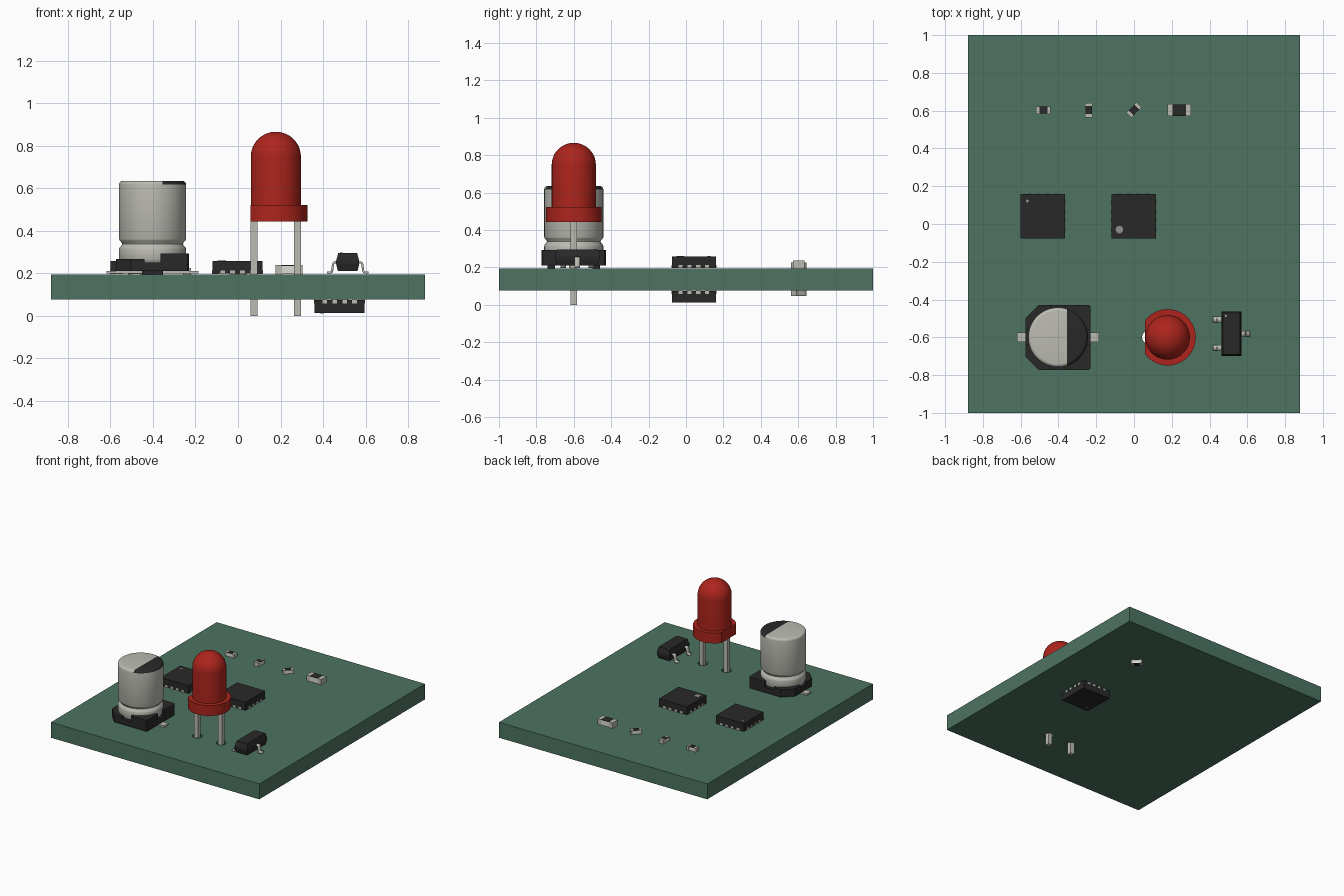
import bpy, bmesh
from math import pi, cos, sin, radians
from mathutils import Matrix, Vector

if "Cube" in bpy.data.objects:
    bpy.data.objects.remove(bpy.data.objects["Cube"])

TOP, BOT = 0.195, 0.077   # board surfaces


def material(name, rgb):
    m = bpy.data.materials.new(name)
    m.diffuse_color = (*rgb, 1)
    m.use_nodes = True
    m.node_tree.nodes["Principled BSDF"].inputs["Base Color"].default_value = m.diffuse_color
    return m


GREEN = material("board_green", (0.074, 0.174, 0.122))
BLACK = material("black_plastic", (0.022, 0.022, 0.022))
METAL = material("metal", (0.50, 0.50, 0.45))
WHITE = material("ceramic", (0.72, 0.72, 0.66))
RED = material("red_plastic", (0.42, 0.018, 0.012))
GREY = material("mark_grey", (0.28, 0.28, 0.26))


def finish(name, bm, mat, M=Matrix(), smooth=False):
    bmesh.ops.recalc_face_normals(bm, faces=bm.faces)
    me = bpy.data.meshes.new(name)
    bm.to_mesh(me)
    bm.free()
    ob = bpy.data.objects.new(name, me)
    bpy.context.collection.objects.link(ob)
    ob.matrix_world = M
    me.materials.append(mat)
    if smooth:
        bpy.ops.object.select_all(action='DESELECT')
        ob.select_set(True)
        bpy.context.view_layer.objects.active = ob
        bpy.ops.object.shade_smooth_by_angle(angle=radians(35))
    return ob


def add_box(bm, x0, x1, y0, y1, z0, z1):
    S = Matrix.Diagonal((x1 - x0, y1 - y0, z1 - z0, 1))
    T = Matrix.Translation(((x0 + x1) / 2, (y0 + y1) / 2, (z0 + z1) / 2))
    bmesh.ops.create_cube(bm, size=1, matrix=T @ S)


def boxes(name, mat, M, *dims):
    bm = bmesh.new()
    for d in dims:
        add_box(bm, *d)
    return finish(name, bm, mat, M)


def add_cyl(bm, x, y, z0, z1, r, n=32):
    bmesh.ops.create_cone(bm, cap_ends=True, segments=n, radius1=r, radius2=r, depth=z1 - z0,
                          matrix=Matrix.Translation((x, y, (z0 + z1) / 2)))


def add_prism(bm, pts, z0, z1):
    f = bm.faces.new([bm.verts.new((x, y, z0)) for x, y in pts])
    ext = bmesh.ops.extrude_face_region(bm, geom=[f], use_keep_orig=True)
    bmesh.ops.translate(bm, vec=(0, 0, z1 - z0),
                        verts=[g for g in ext["geom"] if isinstance(g, bmesh.types.BMVert)])


def lathe(profile, n=64):
    bm = bmesh.new()
    vs = [bm.verts.new((r, 0, z)) for r, z in profile]
    es = [bm.edges.new(p) for p in zip(vs, vs[1:])]
    bmesh.ops.spin(bm, geom=vs + es, cent=(0, 0, 0), axis=(0, 0, 1), angle=2 * pi, steps=n)
    bmesh.ops.remove_doubles(bm, verts=bm.verts, dist=1e-5)
    return bm


def place(x, y, rot=0, bottom=False):
    M = Matrix.Translation((x, y, BOT if bottom else TOP))
    if bottom:
        M = M @ Matrix.Rotation(pi, 4, 'X')
    return M @ Matrix.Rotation(radians(rot), 4, 'Z')


# board with two lead holes
LX, LY = 0.178, -0.6
board = boxes("board", GREEN, Matrix(), (-0.88, 0.88, -1, 1, BOT, TOP))
bm = bmesh.new()
for s in (-1, 1):
    add_cyl(bm, LX + s * 0.1, LY, 0, 0.3, 0.035)
cutter = finish("hole_cutter", bm, GREEN)
cutter.hide_render = True
cutter.hide_viewport = True
mod = board.modifiers.new("holes", 'BOOLEAN')
mod.operation, mod.solver, mod.object = 'DIFFERENCE', 'EXACT', cutter


# chip resistors
def resistor(name, M, l, w, h):
    l, w, c, t = l / 2, w / 2, l * 0.22, 0.0015
    boxes(name + "_body", WHITE, M, (-l + t, l - t, -w + t, w - t, t, h - 2 * t))
    boxes(name + "_film", BLACK, M, (-l + c, l - c, -w + t, w - t, h - 2 * t, h))
    boxes(name + "_end_caps", METAL, M, (-l, -l + c, -w, w, 0, h), (l - c, l, -w, w, 0, h))


for i, rot in enumerate((0, 90, 45)):
    resistor(f"small_resistor_{i + 1}", place(-0.48 + 0.24 * i, 0.603, rot), 0.077, 0.039, 0.03)
resistor("large_resistor", place(0.24, 0.603), 0.126, 0.063, 0.043)
resistor("underside_resistor", place(0.48, 0.603, 45, True), 0.077, 0.039, 0.03)


# square leadless chips: four pads on each side
def chip(name, M, dot):
    h = 0.118
    boxes(name + "_body", BLACK, M, (-h, h, -h, h, 0.003, 0.064))
    bm = bmesh.new()
    for k in range(4):
        old = set(bm.verts)
        for j in range(4):
            p = (j - 1.5) * 0.047
            add_box(bm, h - 0.03, h + 0.002, p - 0.011, p + 0.011, 0.001, 0.019)
        bmesh.ops.rotate(bm, verts=[v for v in bm.verts if v not in old], cent=(0, 0, 0),
                         matrix=Matrix.Rotation(k * pi / 2, 3, 'Z'))
    finish(name + "_pads", bm, METAL, M)
    bm = bmesh.new()
    add_cyl(bm, dot[0], dot[1], 0.06, 0.0655, dot[2], 24)
    finish(name + "_pin_mark", bm, GREY, M)


chip("chip_left", place(-0.482, 0.042), (-0.083, 0.08, 0.008))
chip("chip_middle", place(-0.002, 0.042, 90), (-0.072, 0.075, 0.02))
chip("chip_underside", place(0.478, 0.042, 0, True), (-0.083, 0.08, 0.008))

# LED
ML = Matrix.Translation((LX, LY, 0))
R = 0.118
dome = [(R * cos(a), 0.748 + R * sin(a)) for a in (i * pi / 24 for i in range(12))]
finish("led_lens", lathe([(0, 0.443), (R, 0.443)] + dome + [(0, 0.748 + R)]), RED, ML, True)
bm = lathe([(0, 0.443), (0.149, 0.443), (0.149, 0.522), (0, 0.522)])
cut = bmesh.ops.bisect_plane(bm, geom=bm.verts[:] + bm.edges[:] + bm.faces[:], plane_co=(-R - 0.001, 0, 0),
                             plane_no=(-1, 0, 0), clear_outer=True)
bmesh.ops.holes_fill(bm, edges=[e for e in bm.edges if e.is_boundary])
finish("led_flange", bm, RED, ML, True)
boxes("led_leads", METAL, ML, *[(s * 0.102 - 0.0165, s * 0.102 + 0.0165, -0.0165, 0.0165, 0, 0.45)
                                for s in (-1, 1)])

# capacitor can with black half-moon mark
MC = Matrix.Translation((-0.402, -0.6, 0))
shoulder = [(0.14 + 0.018 * cos(a), 0.617 + 0.018 * sin(a)) for a in (i * pi / 10 for i in range(6))]
bm = lathe([(0, 0.25), (0.15, 0.25), (0.155, 0.258), (0.158, 0.265), (0.158, 0.312), (0.155, 0.322),
            (0.147, 0.329), (0.143, 0.338), (0.147, 0.347), (0.155, 0.354), (0.158, 0.362)] + shoulder
           + [(0, 0.635)])
bmesh.ops.bisect_plane(bm, geom=bm.verts[:] + bm.edges[:] + bm.faces[:],
                       plane_co=(0.046, 0, 0), plane_no=(1, 0, 0))
for f in bm.faces:
    c = f.calc_center_median()
    f.material_index = int(c.x > 0.046 and c.z > 0.617)
can = finish("capacitor_can", bm, METAL, MC, True)
can.data.materials.append(BLACK)

# capacitor base: plate plus four raised corners hugging the can
E, C, S = 0.172, 0.07, 0.008
bm = bmesh.new()
add_prism(bm, [(-E + C, -E), (E - S, -E), (E, -E + S), (E, E - S), (E - S, E), (-E + C, E),
               (-E, E - C), (-E, -E + C)], 0.21, 0.25)
for sx, ch, h in ((-1, C, 0.268), (1, S, 0.294)):
    arc = [(0.156 * cos(a), 0.156 * sin(a)) for a in (radians(76 - i * 62 / 8) for i in range(9))]
    shape = [(E, 0.038), (E, E - ch), (E - ch, E), (0.038, E)] + arc
    for sy in (-1, 1):
        add_prism(bm, [(sx * x, sy * y) for x, y in shape], 0.25, h)
finish("capacitor_base", bm, BLACK, MC)
boxes("capacitor_feet", BLACK, MC, *[(-0.05, 0.05, s * 0.12 - 0.02, s * 0.12 + 0.02, TOP, 0.21)
                                     for s in (-1, 1)])
boxes("capacitor_pins", METAL, MC, *[(min(a, b), max(a, b), -0.025, 0.025, 0.198, 0.211)
                                     for a, b in ((-0.03, -0.217), (0.03, 0.217))])

# three-lead transistor: body tapered from a mid seam
MT = Matrix.Translation((0.516, -0.581, 0))
bm = bmesh.new()
rings = []
for z, d in ((0.211, 0.008), (0.243, 0), (0.26, 0), (0.296, 0.01)):
    x, y = 0.054 - d, 0.119 - d
    rings.append([bm.verts.new(p + (z,)) for p in ((-x, -y), (x, -y), (x, y), (-x, y))])
for a, b in zip(rings, rings[1:]):
    for i in range(4):
        bm.faces.new((a[i], a[i - 1], b[i - 1], b[i]))
bm.faces.new(rings[0])
bm.faces.new(rings[-1])
finish("transistor_body", bm, BLACK, MT)
bm = bmesh.new()
add_cyl(bm, -0.03, 0.095, 0.29, 0.2975, 0.006, 16)
finish("transistor_pin_mark", bm, GREY, MT)

# bent transistor leads
bm = bmesh.new()
path = [(0.045, 0.252), (0.06, 0.252), (0.066, 0.249), (0.069, 0.242), (0.073, 0.213), (0.076, 0.206),
        (0.082, 0.203), (0.098, 0.203)]
for sx, y in ((-1, -0.075), (-1, 0.075), (1, 0)):
    rows = [[bm.verts.new((sx * x, y + w, z)) for w in (-0.015, 0.015)] for x, z in path]
    for a, b in zip(rows, rows[1:]):
        bm.faces.new((a[0], a[1], b[1], b[0]))
leads = finish("transistor_leads", bm, METAL, MT, True)
sol = leads.modifiers.new("thickness", 'SOLIDIFY')
sol.thickness, sol.offset = 0.01, 0
